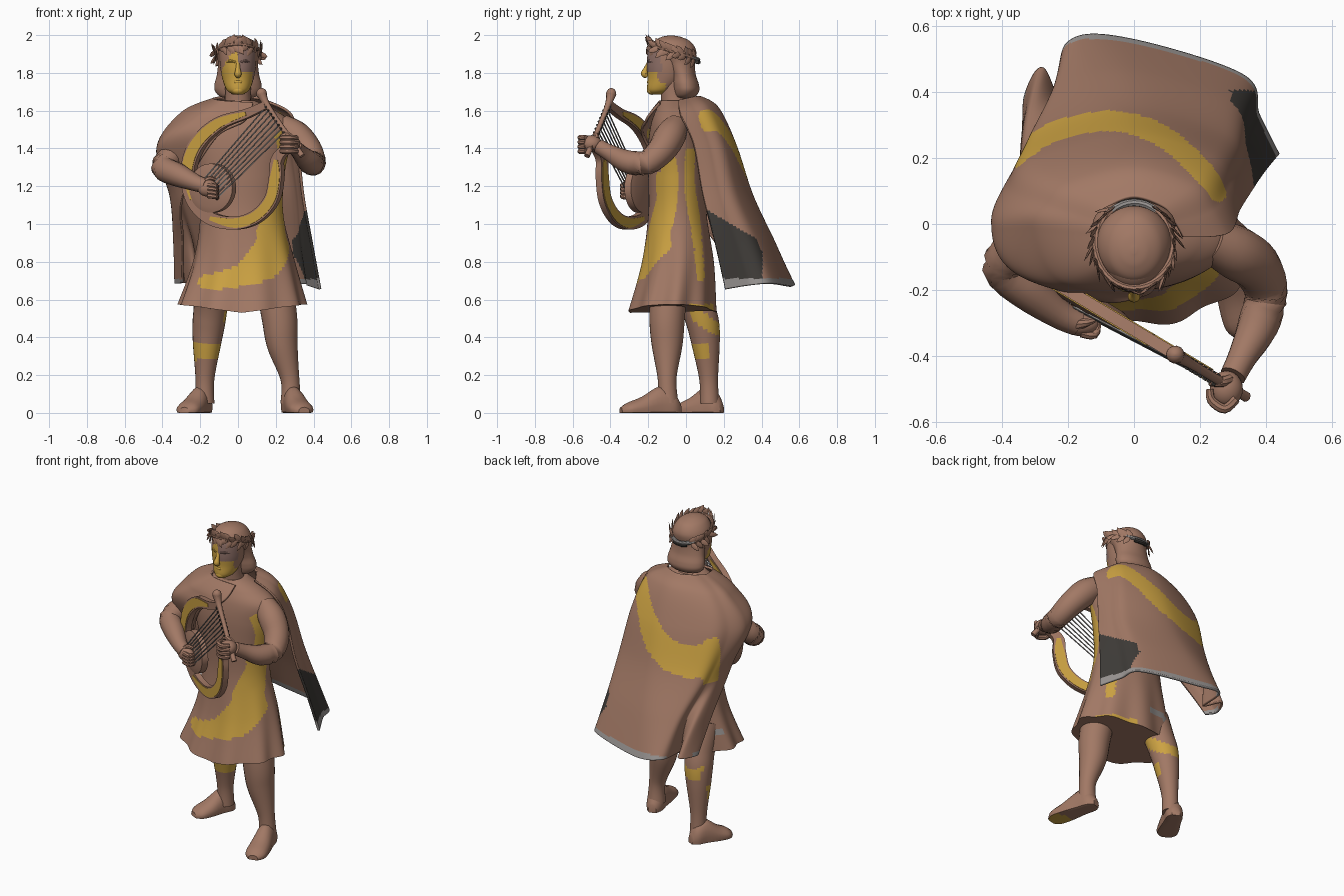
import bpy, bmesh, math, random
from mathutils import Vector
random.seed(4)

def material(name, c):
    m = bpy.data.materials.new(name)
    m.diffuse_color = (*c, 1)
    return m
MATS = [material("clay_brown", (0.36, 0.19, 0.13)), material("gold", (0.60, 0.36, 0.055)), material("grey", (0.32, 0.30, 0.29)),
        material("charcoal", (0.05, 0.045, 0.04)), material("dusky_mauve", (0.28, 0.165, 0.14))]

def spline(pts, n):
    """Smooth curve through tuples of any size."""
    out = []
    for i in range(len(pts) - 1):
        a, b, c, d = pts[max(i - 1, 0)], pts[i], pts[i + 1], pts[min(i + 2, len(pts) - 1)]
        for k in range(n):
            t = k / n
            out.append(tuple(0.5 * (2 * q + (r - p) * t + (2 * p - 5 * q + 4 * r - s) * t * t
                       + (3 * q - p - 3 * r + s) * t ** 3) for p, q, r, s in zip(a, b, c, d)))
    return out + [tuple(pts[-1])]

def loft(name, rings, mat=0, closed=True, angle=40):
    bm = bmesh.new()
    vs = [[bm.verts.new(p) for p in r] for r in rings]
    n = len(vs[0])
    for a, b in zip(vs, vs[1:]):
        for i in range(n if closed else n - 1):
            bm.faces.new((a[i], a[(i + 1) % n], b[(i + 1) % n], b[i]))
    if closed:
        bm.faces.new(vs[0])
        bm.faces.new(vs[-1])
    bmesh.ops.recalc_face_normals(bm, faces=bm.faces)
    me = bpy.data.meshes.new(name)
    bm.to_mesh(me)
    bm.free()
    ob = bpy.data.objects.new(name, me)
    bpy.context.collection.objects.link(ob)
    for m in MATS:
        me.materials.append(m)
    for f in me.polygons:
        f.material_index = mat
    bpy.ops.object.select_all(action='DESELECT')
    ob.select_set(True)
    bpy.context.view_layer.objects.active = ob
    bpy.ops.object.shade_smooth_by_angle(angle=math.radians(angle))
    return ob

def ring(c, a, b, n):
    return [Vector(c) + Vector(a) * math.cos(2 * math.pi * i / n) + Vector(b) * math.sin(2 * math.pi * i / n) for i in range(n)]

def tube(name, pts, n=14, steps=4, mat=0):
    """Round limb through (x, y, z, radius) points."""
    p = spline(pts, steps)
    rings = []
    for i, q in enumerate(p):
        t = (Vector(p[min(i + 1, len(p) - 1)][:3]) - Vector(p[max(i - 1, 0)][:3])).normalized()
        a = t.cross(Vector((0.31, 0.9, 0.2))).normalized()
        rings.append(ring(q[:3], a * q[3], t.cross(a) * q[3], n))
    return loft(name, rings, mat)

def stack(name, sections, steps=8, n=48):
    """Upright oval body through (z, centre y, radius x, radius y) sections."""
    return loft(name, [ring((0, cy, z), (rx, 0, 0), (0, ry, 0), n) for z, cy, rx, ry in spline(sections, steps)])

def blob(name, c, r, mat=0, n=24, m=16):
    rings = []
    for j in range(m + 1):
        a = math.pi * (0.015 + 0.97 * j / m)
        s = math.sin(a)
        rings.append(ring((c[0], c[1], c[2] - r[2] * math.cos(a)), (r[0] * s, 0, 0), (0, r[1] * s, 0), n))
    return loft(name, rings, mat)

def paint(ob, mat, rule):
    for f in ob.data.polygons:
        if rule(f.center, f.normal):
            f.material_index = mat

def stripe(ax, pts):
    """Rule: inside a band of (u, v, half width) points in the plane of two axes."""
    path = spline(pts, 8)
    return lambda c: any((c[ax[0]] - u) ** 2 + (c[ax[1]] - v) ** 2 < w * w for u, v, w in path)

# Tunic: waisted body with a flared, folded skirt
sections = [(0.55, 0.02, -0.075, 0.335, 0.228), (0.8, 0.03, -0.045, 0.265, 0.19), (1.05, 0.02, -0.045, 0.22, 0.155),
            (1.25, 0.01, -0.045, 0.235, 0.155), (1.42, 0.0, -0.045, 0.275, 0.155), (1.53, 0.0, -0.045, 0.285, 0.14),
            (1.60, 0.0, -0.045, 0.2, 0.115), (1.655, 0.0, -0.05, 0.085, 0.08)]
rings = []
for z, cx, cy, rx, ry in spline(sections, 15):
    k = max(0, (1.0 - z) / 0.45)
    r = []
    for i in range(160):
        a = 2 * math.pi * i / 160
        f = 1 + k * 0.04 * math.sin(9 * a + 0.6)
        r.append((cx + rx * f * math.cos(a), cy + ry * f * math.sin(a), z + k * (0.045 * abs(math.cos(a)) - 0.02)))
    rings.append(r)
tunic = loft("tunic", rings)
front = stripe((0, 2), [(0.2, 1.25, 0.03), (0.2, 1.0, 0.05), (0.16, 0.83, 0.10), (0.02, 0.73, 0.06), (-0.17, 0.69, 0.04)])
side = stripe((1, 2), [(-0.12, 1.46, 0.035), (-0.09, 1.32, 0.04), (-0.09, 1.2, 0.05), (-0.13, 1.0, 0.06), (-0.2, 0.85, 0.035)])
rear = stripe((1, 2), [(0.02, 1.38, 0.025), (0.02, 1.2, 0.03), (0.05, 1.0, 0.03), (0.08, 0.72, 0.022)])
paint(tunic, 1, lambda c, n: (c.y < -0.08 and front(c)) or (c.x > 0.1 and (side(c) or rear(c) or c.z < 0.575 and c.y > -0.15)))
paint(tunic, 2, lambda c, n: c.y > 0.0 and c.x < 0 and 0.66 < c.z < 0.70)

# Cape: draped over the shoulders, sweeping out behind, with a fold at one lower corner
upper = [
    [(0.08, -0.14, 1.64), (-0.09, -0.13, 1.65), (-0.13, -0.03, 1.66), (-0.08, 0.05, 1.67), (0, 0.08, 1.67), (0.09, 0.05, 1.67), (0.15, -0.04, 1.65)],
    [(0.04, -0.21, 1.55), (-0.22, -0.17, 1.56), (-0.30, -0.01, 1.58), (-0.2, 0.12, 1.6), (0, 0.17, 1.61), (0.18, 0.12, 1.61), (0.28, -0.03, 1.58)],
    [(-0.12, -0.22, 1.45), (-0.37, -0.13, 1.42), (-0.425, 0.0, 1.4), (-0.29, 0.19, 1.42), (0, 0.26, 1.42), (0.23, 0.2, 1.42), (0.315, 0.04, 1.42)],
    [(-0.29, -0.03, 1.15), (-0.345, 0.03, 1.15), (-0.355, 0.13, 1.15), (-0.27, 0.29, 1.15), (0, 0.35, 1.15), (0.27, 0.27, 1.15), (0.345, 0.09, 1.15)]]
rows = []
for r in upper:
    s = spline(r, 2)
    rows.append(r[:3] + [s[5]] + r[3:6] + [s[11]] + r[6:])
rows.append([(-0.29, 0.16, 0.9), (-0.335, 0.22, 0.9), (-0.315, 0.345, 0.9), (-0.25, 0.345, 0.9), (-0.22, 0.43, 0.9),
             (-0.02, 0.465, 0.9), (0.29, 0.375, 0.9), (0.345, 0.26, 0.9), (0.39, 0.155, 0.9)])
rows.append([(-0.295, 0.30, 0.69), (-0.33, 0.37, 0.685), (-0.28, 0.47, 0.69), (-0.225, 0.37, 0.69), (-0.2, 0.545, 0.69),
             (-0.03, 0.56, 0.67), (0.325, 0.45, 0.685), (0.375, 0.33, 0.675), (0.435, 0.21, 0.655)])
fine = [spline(r, 16) for r in rows]
columns = [spline([r[i] for r in fine], 22) for i in range(len(fine[0]))]
cape = loft("cape", [list(r) for r in zip(*columns)], closed=False)
band = stripe((0, 1), [(-0.36, 0.19, 0.025), (-0.25, 0.27, 0.03), (-0.1, 0.305, 0.031), (0, 0.295, 0.032), (0.1, 0.25, 0.033), (0.2, 0.16, 0.033), (0.25, 0.09, 0.025)])
paint(cape, 1, lambda c, n: c.z > 1.1 and band(c))
paint(cape, 3, lambda c, n: c.x > 0.29 and c.y < 0.4 and c.z < 1.08 - 0.6 * (c.y - 0.1))
paint(cape, 2, lambda c, n: c.z < 0.71 and (c.x > -0.215 or c.x < -0.29 and c.y < 0.4))
sol = cape.modifiers.new("thickness", 'SOLIDIFY')
sol.thickness = 0.014
sol.offset = 0

# Legs and feet
rear_leg = tube("rear_leg", [(-0.14, 0.0, 0.72, 0.1), (-0.145, 0.06, 0.57, 0.09), (-0.155, 0.09, 0.47, 0.086), (-0.165, 0.105, 0.36, 0.074),
                             (-0.175, 0.12, 0.18, 0.05), (-0.175, 0.125, 0.05, 0.05)], 24, 10)
tube("front_leg", [(0.19, -0.09, 0.7, 0.1), (0.22, -0.1, 0.5, 0.094), (0.235, -0.1, 0.36, 0.082),
                   (0.275, -0.1, 0.18, 0.05), (0.28, -0.095, 0.05, 0.055)], 24, 10)
calf = stripe((1, 2), [(0.05, 0.52, 0.03), (0.11, 0.48, 0.035), (0.17, 0.44, 0.03)])
paint(rear_leg, 1, lambda c, n: (0.28 < c.z < 0.37 and c.y < 0.12) or (c.z > 0.4 and c.x > -0.22 and calf(c)))
for name, heel, toe in (("rear_foot", (-0.165, 0.19), (-0.285, -0.05)), ("front_foot", (0.265, -0.03), (0.35, -0.345))):
    h, t = Vector((*heel, 0)), Vector((*toe, 0))
    d = (t - h).normalized()
    s = Vector((-d.y, d.x, 0))
    rr = []
    for u, w, ht in spline([(0, 0.025, 0.05), (0.12, 0.05, 0.11), (0.35, 0.055, 0.14), (0.65, 0.065, 0.085), (0.88, 0.062, 0.055), (1, 0.03, 0.03)], 4):
        r = ring(h + (t - h) * u + Vector((0, 0, ht * 0.3)), s * w, (0, 0, ht * 0.7), 16)
        rr.append([(p.x, p.y, max(p.z, 0)) for p in r])
    paint(loft(name, rr), 1, lambda c, n: c.y < -0.24 and n.z < -0.6)

# Arms, hands and fingers
tube("raised_arm", [(0.23, -0.05, 1.52, 0.065), (0.305, -0.085, 1.465, 0.082), (0.37, -0.13, 1.39, 0.076), (0.4, -0.21, 1.325, 0.066),
                    (0.375, -0.31, 1.33, 0.062), (0.33, -0.4, 1.375, 0.045), (0.3, -0.46, 1.41, 0.04)])
tube("playing_arm", [(-0.28, -0.01, 1.44, 0.06), (-0.345, -0.065, 1.365, 0.066), (-0.395, -0.13, 1.3, 0.066),
                     (-0.32, -0.2, 1.26, 0.063), (-0.23, -0.27, 1.22, 0.046), (-0.17, -0.3, 1.2, 0.04)])
blob("raised_palm", (0.28, -0.5, 1.425), (0.05, 0.055, 0.045))
blob("playing_palm", (-0.16, -0.305, 1.19), (0.055, 0.035, 0.045))
for i in range(4):
    z = 1.385 + i * 0.024
    tube("raised_finger", [(0.31, -0.53, z, 0.014), (0.275, -0.56, z, 0.015), (0.235, -0.535, z, 0.014), (0.23, -0.5, z, 0.011)], 8)
    z = 1.15 + i * 0.019
    tube("playing_finger", [(-0.16, -0.33, z, 0.014), (-0.12, -0.335, z - 0.005, 0.014), (-0.11, -0.3, z - 0.012, 0.011)], 8)
tube("raised_thumb", [(0.29, -0.47, 1.45, 0.016), (0.26, -0.48, 1.475, 0.015), (0.23, -0.48, 1.465, 0.011)], 8)
tube("playing_thumb", [(-0.18, -0.31, 1.22, 0.015), (-0.15, -0.3, 1.24, 0.014), (-0.12, -0.29, 1.235, 0.01)], 8)

# Neck, head, features and hair
tube("neck", [(0, -0.045, 1.58, 0.085), (0, -0.065, 1.67, 0.068), (0, -0.07, 1.77, 0.07)], 18)
head = stack("head", [(1.685, -0.155, 0.025, 0.03), (1.71, -0.135, 0.06, 0.07), (1.77, -0.105, 0.083, 0.098),
                      (1.84, -0.095, 0.095, 0.112), (1.92, -0.085, 0.096, 0.115), (1.965, -0.08, 0.07, 0.09), (1.988, -0.08, 0.02, 0.03)])
paint(head, 4, lambda c, n: c.y < -0.13 and 1.8 < c.z < 1.93 and c.x > 0)
paint(head, 1, lambda c, n: c.y < -0.11 and 1.68 < c.z < 1.91 and -0.085 + 0.6 * max(0, c.z - 1.82) < c.x < (0.075 if c.z < 1.8 else 0.0))
tube("nose", [(0, -0.198, 1.855, 0.009), (0, -0.212, 1.82, 0.013), (0, -0.220, 1.795, 0.019), (0, -0.205, 1.782, 0.012)], 10, mat=1)
blob("lips", (0, -0.194, 1.752), (0.026, 0.013, 0.011), 1, 12, 8)
blob("chin", (0, -0.18, 1.707), (0.034, 0.028, 0.023), 1, 14, 8)
for s in (-1, 1):
    tube("brow", [(s * 0.012, -0.201, 1.857, 0.007), (s * 0.04, -0.193, 1.863, 0.008), (s * 0.066, -0.168, 1.855, 0.005)], 8, mat=1 if s < 0 else 4)
stack("hair", [(1.665, -0.01, 0.05, 0.03), (1.675, -0.005, 0.095, 0.055), (1.705, 0.0, 0.122, 0.07), (1.74, -0.004, 0.124, 0.072), (1.79, -0.016, 0.112, 0.068),
               (1.85, -0.035, 0.106, 0.082), (1.915, -0.062, 0.112, 0.116), (1.965, -0.072, 0.085, 0.097), (1.99, -0.078, 0.045, 0.052), (1.998, -0.08, 0.008, 0.01)])

# Leaf wreath, tied at the back
def wreath(a, lift=0):
    return Vector((0.116 * math.cos(a), -0.065 + 0.13 * math.sin(a), 1.91 + lift - 0.04 * math.sin(a)))
tie = tube("wreath_band", [(*wreath(math.pi * i / 10), 0.011) for i in range(21)], 8, 2)
paint(tie, 2, lambda c, n: c.y > 0.04)
tube("tie_knot", [(*wreath(math.pi * (0.38 + 0.04 * i), -0.012), 0.013) for i in range(7)], 8, 2, 3)
for i in range(48):
    a = math.pi * (-0.5 + 0.86 * ((i % 24 + 0.5) / 24))
    a = a if i < 24 else math.pi - a
    o = Vector((math.cos(a), math.sin(a), 0))
    t = Vector((-o.y, o.x, 0)) * (-1 if i < 24 else 1)
    up = random.uniform(0.3, 1.3) if i % 2 else random.uniform(-1.0, -0.1)
    d = (t * 0.7 + o * random.uniform(-0.1, 0.35) + Vector((0, 0, up))).normalized()
    w = d.cross(o).normalized()
    b = wreath(a) + o * 0.005
    loft("wreath_leaf", [ring(b + d * u, w * q, d.cross(w) * q * 0.25, 6) for u, q in ((0, 0.003), (0.02, 0.016), (0.045, 0.013), (0.065, 0.001))])

# Lyre: everything lies in one slanted upright plane
NORMAL = Vector((-0.513, -0.858, 0))
def on_lyre(x, z, d=0):
    return Vector((x, -0.321 - 0.597 * x, z)) + NORMAL * d
def ribbon(name, pts, half, mat):
    p = spline(pts, 7)
    rr = []
    for i, (x, z, w) in enumerate(p):
        a, b = p[max(i - 1, 0)], p[min(i + 1, len(p) - 1)]
        t = Vector((b[0] - a[0], b[1] - a[1])).normalized() * w
        rr.append([on_lyre(x + s * t.y, z - s * t.x, d) for s, d in ((1, half), (1, -half), (-1, -half), (-1, half))])
    return loft(name, rr, mat)
yoke = [(0.15, 1.63, 0.02), (0.05, 1.585, 0.024), (-0.1, 1.53, 0.034), (-0.215, 1.42, 0.038), (-0.26, 1.28, 0.035),
        (-0.235, 1.13, 0.034), (-0.14, 1.03, 0.034), (-0.01, 1.005, 0.034), (0.1, 1.04, 0.034), (0.18, 1.13, 0.034),
        (0.205, 1.25, 0.033), (0.21, 1.34, 0.028), (0.26, 1.4, 0.022), (0.32, 1.41, 0.016)]
ribbon("lyre_frame", yoke, 0.018, 0)
for part in (yoke[1:6], yoke[6:12]):
    inlay = [(x, z, 0.75 * w) for x, z, w in part]
    inlay[0] = (*inlay[0][:2], 0.01)
    inlay[-1] = (*inlay[-1][:2], 0.01)
    ribbon("gold_inlay", inlay, 0.021, 1)
rr = []
for d, s in ((-0.03, 0.75), (-0.02, 1), (0.02, 1), (0.03, 0.75)):
    rr.append([on_lyre(-0.135 + 0.115 * s * math.cos(a), 1.19 + 0.13 * s * math.sin(a), d) for a in [math.pi * k / 16 for k in range(32)]])
loft("sound_box", rr)
tube("crossbar", [(*on_lyre(0.125, 1.69), 0.028), (*on_lyre(0.145, 1.645), 0.019), (*on_lyre(0.2, 1.56), 0.014), (*on_lyre(0.34, 1.36), 0.016)], 10)
blob("crossbar_knob", on_lyre(0.125, 1.69), (0.028, 0.027, 0.03), 0, 14, 10)
for i in range(8):
    u = i / 7
    top = on_lyre(0.155 + 0.095 * u, 1.62 - 0.135 * u, 0.012)
    low = on_lyre(-0.165 + 0.08 * u, 1.235 - 0.09 * u, 0.034)
    tube("string", [(*low, 0.004), (*top, 0.004)], 5, 1, 2)
    tube("tuning_peg", [(*(top - NORMAL * 0.03), 0.006), (*(top + NORMAL * 0.01), 0.006)], 6, 1, 3)
